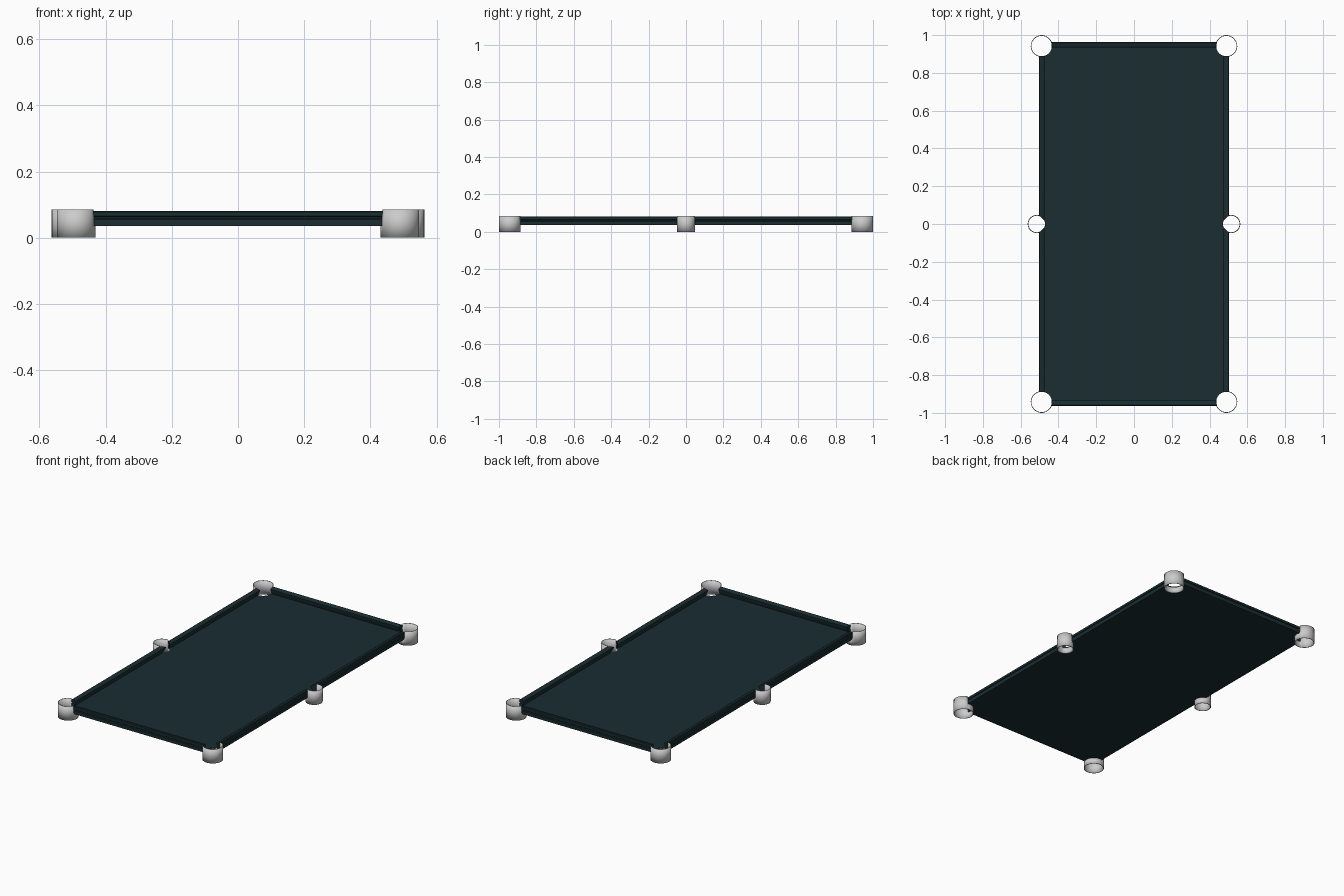
import bpy, bmesh
from math import sin, cos, pi, sqrt, atan2

if "Cube" in bpy.data.objects:
    bpy.data.objects.remove(bpy.data.objects["Cube"])

HX, HY = 0.503, 0.963            # outer half size of the cloth area
CX, CY, CR = 0.489, 0.942, 0.054 # corner pocket centre and radius
SX, SR = 0.515, 0.044            # side pocket centre and radius
BED, TOP = 0.042, 0.085

cloth = bpy.data.materials.new("dark_cloth")
cloth.diffuse_color = (0.01, 0.026, 0.031, 1)
cloth.use_nodes = True
cloth.node_tree.nodes["Principled BSDF"].inputs["Base Color"].default_value = cloth.diffuse_color


def finish(name, bm, mat=None):
    bmesh.ops.remove_doubles(bm, verts=bm.verts, dist=1e-5)
    bmesh.ops.recalc_face_normals(bm, faces=bm.faces)
    me = bpy.data.meshes.new(name)
    bm.to_mesh(me)
    bm.free()
    ob = bpy.data.objects.new(name, me)
    bpy.context.collection.objects.link(ob)
    if mat:
        me.materials.append(mat)
    bpy.ops.object.select_all(action='DESELECT')
    bpy.context.view_layer.objects.active = ob
    ob.select_set(True)
    bpy.ops.object.shade_smooth_by_angle()
    return ob


def arc(cx, cy, r, a0, a1, n):
    return [(cx + r * cos(a0 + (a1 - a0) * i / n), cy + r * sin(a0 + (a1 - a0) * i / n))
            for i in range(n + 1)]


# angles where the pocket circles meet the cloth edges
side_a = atan2(sqrt(SR**2 - (HX - SX)**2), HX - SX)
corner_a0 = atan2(-sqrt(CR**2 - (HX - CX)**2), HX - CX)
corner_a1 = atan2(HY - CY, -sqrt(CR**2 - (HY - CY)**2)) - 2 * pi

# bed: one quarter outline mirrored four ways, with pocket bites
quarter = arc(SX, 0, SR, pi, side_a, 8) + arc(CX, CY, CR, corner_a0, corner_a1, 14)
half = quarter + [(-x, y) for x, y in reversed(quarter)]
outline = half + [(x, -y) for x, y in reversed(half)][1:-1]
bm = bmesh.new()
face = bm.faces.new([bm.verts.new((x, y, 0.036)) for x, y in outline])
ext = bmesh.ops.extrude_face_region(bm, geom=[face])
bmesh.ops.translate(bm, vec=(0, 0, BED - 0.036),
                    verts=[v for v in ext['geom'] if isinstance(v, bmesh.types.BMVert)])
finish("bed", bm, cloth)

# cushion section: distance inward from the outer edge, height
SECTION = [(0, 0.036), (0, 0.055), (0.004, 0.058), (0.004, 0.062), (0, 0.065), (0, 0.078),
           (0.004, 0.081), (0.018, 0.080), (0.028, 0.074), (0.028, 0.069), (0.016, 0.040)]


def cushion(name, place):
    """place(d) gives the two plan points of the bar at inward distance d"""
    bm = bmesh.new()
    ends = [[], []]
    for d, z in SECTION:
        for ring, (x, y) in zip(ends, place(d)):
            ring.append(bm.verts.new((x, y, z)))
    n = len(SECTION)
    for i in range(n):
        j = (i + 1) % n
        bm.faces.new((ends[0][i], ends[0][j], ends[1][j], ends[1][i]))
    bm.faces.new(ends[0])
    bm.faces.new(ends[1][::-1])
    finish(name, bm, cloth)


def end_bar(s):
    def place(d):
        x = CX - sqrt(CR**2 - (HY - d - CY)**2)
        return (-x, s * (HY - d)), (x, s * (HY - d))
    return place


def long_bar(sx, sy):
    def place(d):
        x = HX - d
        y0 = sqrt(SR**2 - (x - SX)**2)
        y1 = CY - sqrt(CR**2 - (x - CX)**2)
        return (sx * x, sy * y0), (sx * x, sy * y1)
    return place


for sy, yn in ((-1, "front"), (1, "back")):
    cushion(yn + "_cushion", end_bar(sy))
    for sx, xn in ((-1, "left"), (1, "right")):
        cushion(f"{yn}_{xn}_cushion", long_bar(sx, sy))


def pocket(name, cx, cy, r, a0, a1, sx, sy):
    """open tube: low wall across the mouth (a0 to a1), tall wall outside"""
    bm = bmesh.new()
    rest = 2 * pi - abs(a1 - a0)
    for start, stop, top in ((a0, a1, BED), (a1, a1 - rest, TOP)):
        plan = arc(cx, cy, r, start, stop, 16)
        cols = [[bm.verts.new((sx * x, sy * y, z)) for z in (0, BED, top)[:2 if top == BED else 3]]
                for x, y in plan]
        for a, b in zip(cols, cols[1:]):
            for k in range(len(a) - 1):
                bm.faces.new((a[k], b[k], b[k + 1], a[k + 1]))
    ob = finish(name, bm)
    mod = ob.modifiers.new("wall", 'SOLIDIFY')
    mod.thickness = 0.004
    mod.offset = 1


for sx, xn in ((-1, "left"), (1, "right")):
    pocket(xn + "_side_pocket", SX, 0, SR, 2 * pi - side_a, side_a, sx, 1)
    for sy, yn in ((-1, "front"), (1, "back")):
        pocket(f"{yn}_{xn}_pocket", CX, CY, CR, corner_a0, corner_a1, sx, sy)
